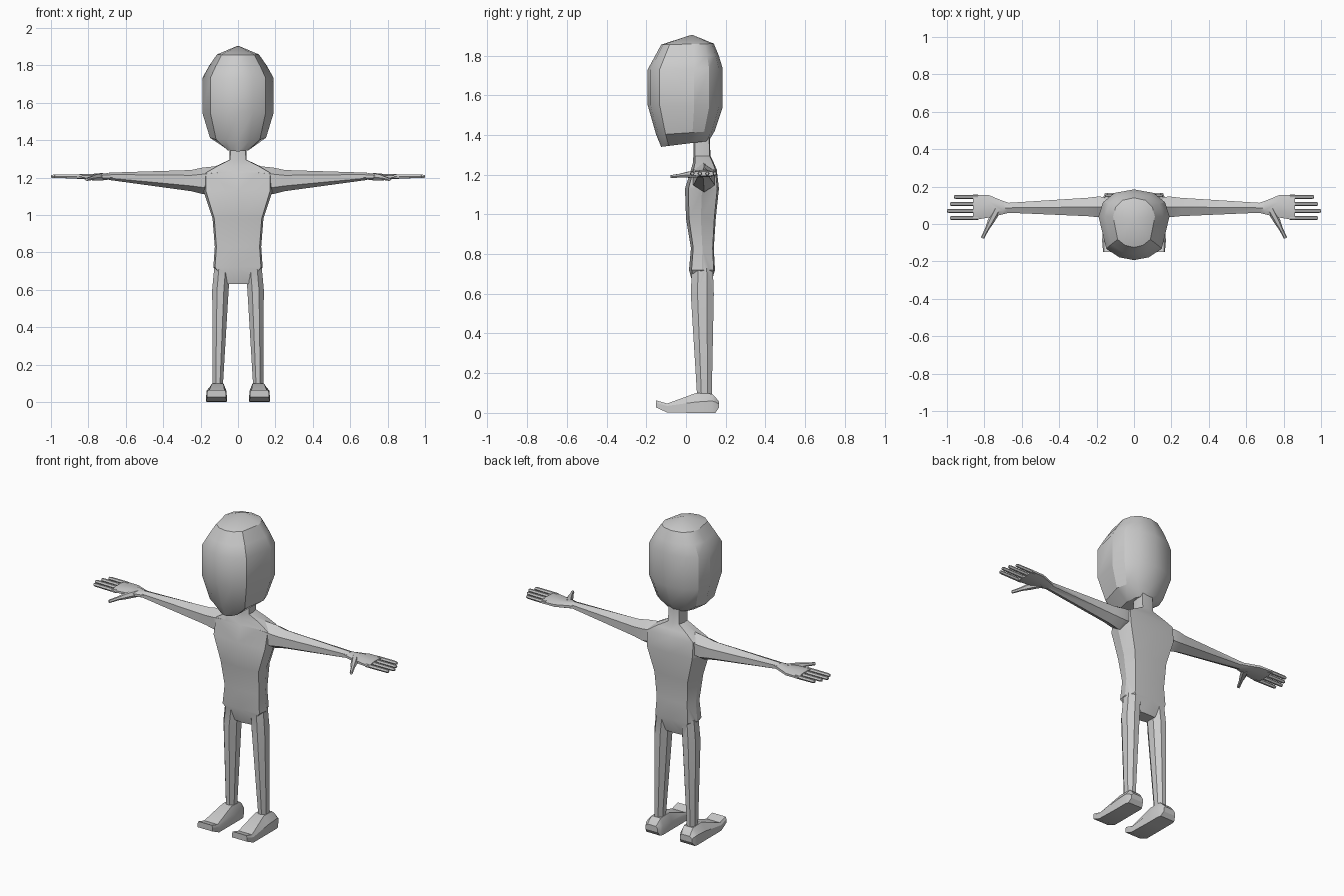
import bpy, bmesh, math
from mathutils import Vector

if "Cube" in bpy.data.objects:
    bpy.data.objects.remove(bpy.data.objects["Cube"])


def loft(name, rings):
    """Skin a list of equal-length point rings into a closed mesh."""
    bm = bmesh.new()
    vs = [[bm.verts.new(p) for p in r] for r in rings]
    n = len(vs[0])
    for a, b in zip(vs, vs[1:]):
        for i in range(n):
            j = (i + 1) % n
            bm.faces.new((a[i], a[j], b[j], b[i]))
    bm.faces.new(vs[0])
    bm.faces.new(vs[-1])
    bmesh.ops.remove_doubles(bm, verts=bm.verts[:], dist=1e-5)
    bmesh.ops.recalc_face_normals(bm, faces=bm.faces[:])
    me = bpy.data.meshes.new(name)
    bm.to_mesh(me)
    bm.free()
    ob = bpy.data.objects.new(name, me)
    bpy.context.collection.objects.link(ob)
    return ob


def polygon(a0, a1, b0, b1, n, rot):
    """n-gon fitted to a rectangle."""
    ang = [rot + 2 * math.pi * i / n for i in range(n)]
    ca, cb = max(abs(math.cos(t)) for t in ang), max(abs(math.sin(t)) for t in ang)
    return [((a0 + a1) / 2 + (a1 - a0) / 2 * math.cos(t) / ca,
             (b0 + b1) / 2 + (b1 - b0) / 2 * math.sin(t) / cb) for t in ang]


def tube(name, pts, radii, s, n=6):
    """Tapered tube along a horizontal path, mirrored by s."""
    pts = [Vector((x * s, y, z)) for x, y, z in pts]
    rings = []
    for i, p in enumerate(pts):
        d = (pts[min(i + 1, len(pts) - 1)] - pts[max(i - 1, 0)]).normalized()
        side = d.cross(Vector((0, 0, 1))).normalized()
        up = side.cross(d)
        rings.append([p + radii[i] * (math.cos(t) * side + math.sin(t) * up)
                      for t in (2 * math.pi * k / n for k in range(n))])
    return loft(name, rings)


def profile_ring(half, w, yf, yb, zf, zb):
    """Symmetric horizontal ring from a half outline of (x, depth) fractions."""
    full = half + [(-x, d) for x, d in half[-2:0:-1]]
    return [(x * w, yf + d * (yb - yf), zf + d * (zb - zf)) for x, d in full]


# head
HEAD = [(0, 0), (.42, .04), (.78, .16), (1, .62), (.87, .82), (.55, .95), (0, 1)]
head = loft("head", [profile_ring(HEAD, *r) for r in [
    (.07, -.125, .115, 1.34, 1.37),
    (.15, -.15, .145, 1.40, 1.42),
    (.19, -.193, .185, 1.55, 1.54),
    (.19, -.193, .185, 1.73, 1.735),
    (.155, -.16, .165, 1.79, 1.80),
    (.112, -.125, .14, 1.855, 1.86),
    (0, .03, .03, 1.905, 1.905)]])

# torso and neck
TORSO = [(0, 0), (.93, .1), (1, .5), (.82, .95), (0, 1)]
body = loft("body", [profile_ring(TORSO, w, yf, yb, z, z) for z, w, yf, yb in [
    (.63, .06, .04, .12), (.72, .132, .015, .146), (.83, .124, .025, .14),
    (.98, .136, 0, .15), (1.13, .185, -.005, .166), (1.225, .185, .025, .155),
    (1.26, .12, .035, .14), (1.295, .045, .037, .123), (1.40, .043, .037, .12)]])

parts = []
for s in (-1, 1):
    # leg
    parts.append(loft("leg", [[(s * x, y, z) for x, y in
                               polygon(x0, x1, y0, y1, 8, math.pi / 8)]
                              for z, x0, x1, y0, y1 in [
        (.075, .081, .134, .056, .129), (.1, .08, .135, .055, .13),
        (.6, .05, .138, .024, .14), (.73, .04, .126, .03, .135)]]))

    # foot
    parts.append(loft("foot", [[(s * (.115 - b), y, z0), (s * (.115 + b), y, z0),
                                (s * (.115 + b), y, zm),
                                (s * (c + t), y, z1), (s * (c - t), y, z1),
                                (s * (.115 - b), y, zm)]
                               for y, z0, zm, z1, b, t, c in [
        (-.15, .027, .05, .063, .05, .045, .115),
        (-.095, .002, .035, .047, .055, .045, .115),
        (.05, 0, .055, .1, .053, .03, .108),
        (.13, 0, .06, .096, .053, .03, .108),
        (.148, 0, .055, .08, .048, .03, .11),
        (.165, .025, .045, .058, .04, .028, .113)]]))

    # arm
    parts.append(loft("arm", [[(s * x, y, z) for y, z in
                               polygon(y0, y1, z0, z1, 6, math.pi / 2)]
                              for x, y0, y1, z0, z1 in [
        (.1, .033, .138, 1.12, 1.262), (.19, .036, .147, 1.112, 1.253),
        (.25, .042, .14, 1.127, 1.24), (.69, .061, .112, 1.187, 1.226)]]))

    # palm
    parts.append(loft("palm", [[(s * x, y, z) for y, z in
                                polygon(y0, y1, z0, z1, 8, math.pi / 8)]
                               for x, y0, y1, z0, z1 in [
        (.655, .064, .108, 1.191, 1.221), (.7, .052, .123, 1.188, 1.223),
        (.775, .035, .154, 1.188, 1.22), (.86, .02, .157, 1.193, 1.217)]]))

    # thumb
    parts.append(tube("thumb", [(.73, .08, 1.204), (.765, .015, 1.2),
                                (.785, -.025, 1.196), (.81, -.075, 1.19)],
                      (.022, .018, .011, .009), s))

    # fingers
    for y, tip in ((.032, .985), (.07, 1.0), (.107, .985), (.145, .963)):
        parts.append(tube("finger", [(.835, y, 1.205), (tip - .012, y, 1.206),
                                     (tip, y, 1.206)], (.0115, .0105, .008), s))

# weld the limbs into one body skin
for p in parts:
    m = body.modifiers.new("weld", 'BOOLEAN')
    m.operation, m.solver, m.object = 'UNION', 'EXACT', p
    bpy.context.view_layer.update()
    dg = bpy.context.evaluated_depsgraph_get()
    body_mesh = bpy.data.meshes.new_from_object(body.evaluated_get(dg))
    body.modifiers.clear()
    body.data = body_mesh
    bpy.data.objects.remove(p)

# soft facets with sharp creases
for ob in (head, body):
    bpy.ops.object.select_all(action='DESELECT')
    ob.select_set(True)
    bpy.context.view_layer.objects.active = ob
    bpy.ops.object.shade_smooth_by_angle(angle=math.radians(30))
